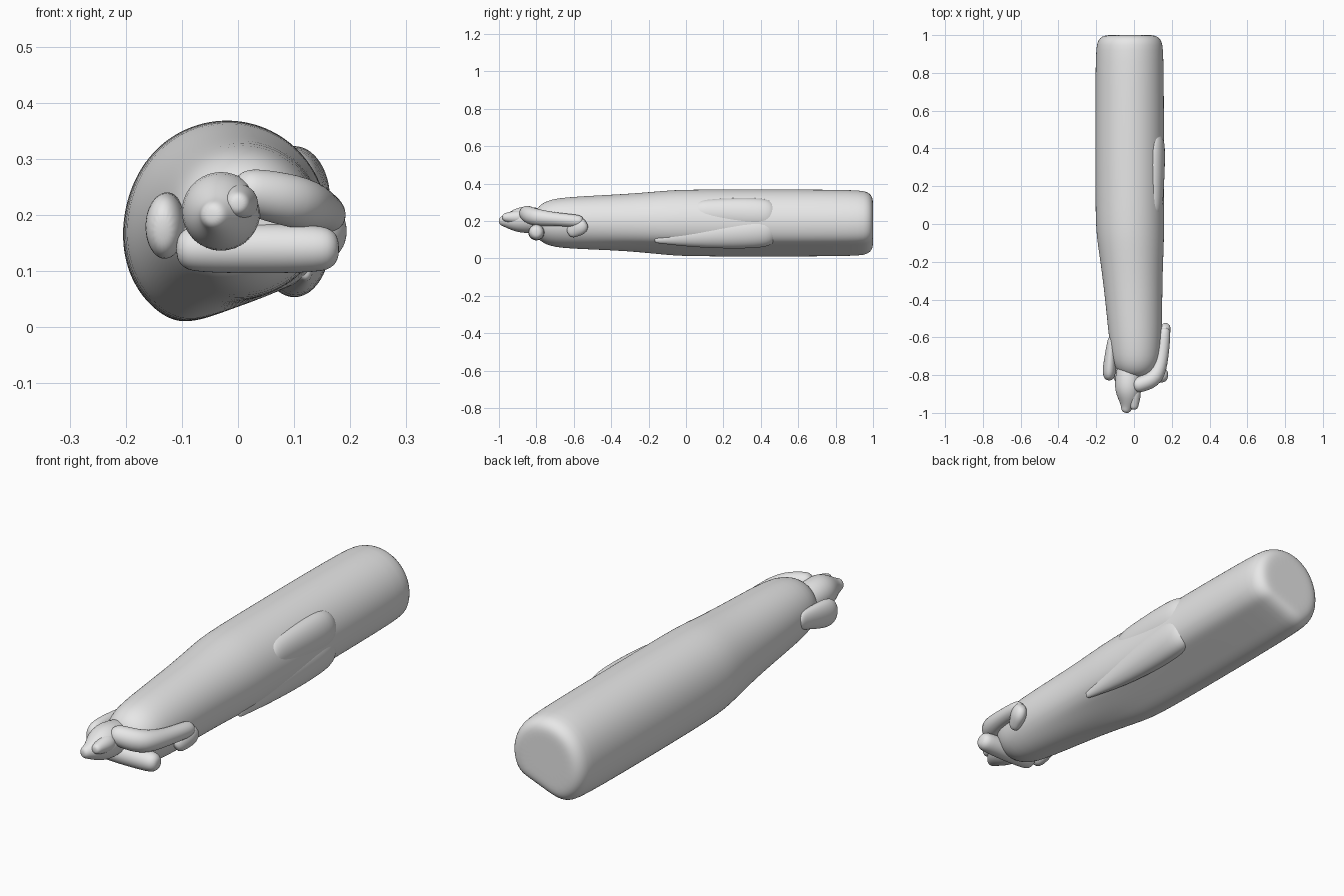
import bpy, bmesh
from math import cos, sin, tau
from mathutils import Vector

cube = bpy.data.objects.get("Cube")
if cube:
    bpy.data.objects.remove(cube)

shade = 0.8
grey = bpy.data.materials.new("plain grey")
grey.use_nodes = True
grey.diffuse_color = (shade, shade, shade, 1)
grey.node_tree.nodes["Principled BSDF"].inputs["Base Color"].default_value = grey.diffuse_color


def skin_rings(name, rings):
    """Bridge a list of equal rings, close both ends and smooth the result."""
    bm = bmesh.new()
    loops = [[bm.verts.new(point) for point in ring] for ring in rings]
    for near, far in zip(loops, loops[1:]):
        for i in range(len(near)):
            bm.faces.new((near[i - 1], near[i], far[i], far[i - 1]))
    bm.faces.new(loops[0])
    bm.faces.new(loops[-1])
    bmesh.ops.recalc_face_normals(bm, faces=bm.faces)
    for face in bm.faces:
        face.smooth = True
    mesh = bpy.data.meshes.new(name)
    bm.to_mesh(mesh)
    bm.free()
    mesh.materials.append(grey)
    part = bpy.data.objects.new(name, mesh)
    bpy.context.collection.objects.link(part)
    subdivision = part.modifiers.new("smooth", 'SUBSURF')
    subdivision.levels = subdivision.render_levels = 2


def angles(sides):
    return [tau * i / sides for i in range(sides)]


def limb(name, path, flatness=1):
    """Round-ended tube through (x, y, z, radius), narrowed sideways by flatness."""
    points = [Vector(station[:3]) for station in path]
    radii = [station[3] for station in path]
    first = (points[1] - points[0]).normalized()
    last = (points[-1] - points[-2]).normalized()

    def ring(centre, tangent, radius):
        side = tangent.cross(Vector((0, 0, 1))).normalized()
        up = side.cross(tangent).normalized()
        return [centre + radius * (side * cos(a) * flatness + up * sin(a)) for a in angles(16)]

    # Shrinking rings past each end make the rounded tips
    tip = [(0.9, 0.4), (0.6, 0.8)]
    start = [ring(points[0] - first * radii[0] * out, first, radii[0] * size) for out, size in tip]
    end = [ring(points[-1] + last * radii[-1] * out, last, radii[-1] * size)
           for out, size in reversed(tip)]
    middle = []
    for i, centre in enumerate(points):
        before = points[max(i - 1, 0)]
        after = points[min(i + 1, len(points) - 1)]
        middle.append(ring(centre, (after - before).normalized(), radii[i]))
    skin_rings(name, start + middle + end)


def body_ring(y, radius):
    """Lopsided section with a slanted underside that turns round towards the front."""
    roundness = min(max(-y / 0.6, 0), 1)
    ring = []
    for a in angles(28):
        swell = 1 + 0.14 * max(0, cos(a + 2.2)) ** 3
        slant = cos(a + 1.2)
        if slant > 0.5:
            swell = min(swell, 0.83 / slant)
        reach = radius * (swell + (1 - swell) * roundness)
        ring.append((0.03 * roundness - 0.02 + reach * cos(a), y, 0.19 + reach * sin(a)))
    return ring


# Long wrapped body, from the flat back end to the closed front
outline = [(1, 0.09), (1, 0.14), (0.97, 0.17), (0.9, 0.18), (0.05, 0.18), (-0.08, 0.177),
           (-0.3, 0.155), (-0.65, 0.14), (-0.75, 0.12), (-0.8, 0.08), (-0.81, 0.04)]
skin_rings("wrapped_body", [body_ring(y, radius) for y, radius in outline])

# Bulge on the left flank: a low wedge with a rounder swelling above it
limb("flank_wedge", [(0.12, -0.15, 0.1, 0.02), (0.1, 0.1, 0.13, 0.08), (0.1, 0.4, 0.15, 0.1)],
     flatness=0.7)
limb("flank_swelling", [(0.1, 0.1, 0.24, 0.08), (0.1, 0.4, 0.23, 0.1)], flatness=0.7)

# Head with a tapering muzzle and a small nub on it
limb("head", [(-0.03, -0.75, 0.2, 0.06), (-0.03, -0.87, 0.21, 0.08),
              (-0.03, -0.94, 0.2, 0.05), (-0.04, -0.973, 0.2, 0.03)])
limb("nose_nub", [(0, -0.9, 0.22, 0.04), (0, -0.96, 0.22, 0.025)])

# Left arm folded across the front, ending in a drooping lump on the side
limb("left_arm", [(0.03, -0.85, 0.24, 0.045), (0.12, -0.82, 0.22, 0.05),
                  (0.15, -0.7, 0.21, 0.035), (0.16, -0.58, 0.2, 0.035)])
limb("left_arm_lump", [(0.15, -0.6, 0.15, 0.04), (0.16, -0.57, 0.17, 0.05)], flatness=0.7)

# Lower roll lying across the front under the chin
limb("lower_roll", [(-0.07, -0.8, 0.14, 0.045), (0.14, -0.8, 0.14, 0.045)])

# Right arm tucked against the other side
limb("right_arm", [(-0.12, -0.63, 0.2, 0.04), (-0.13, -0.77, 0.18, 0.065)], flatness=0.6)
